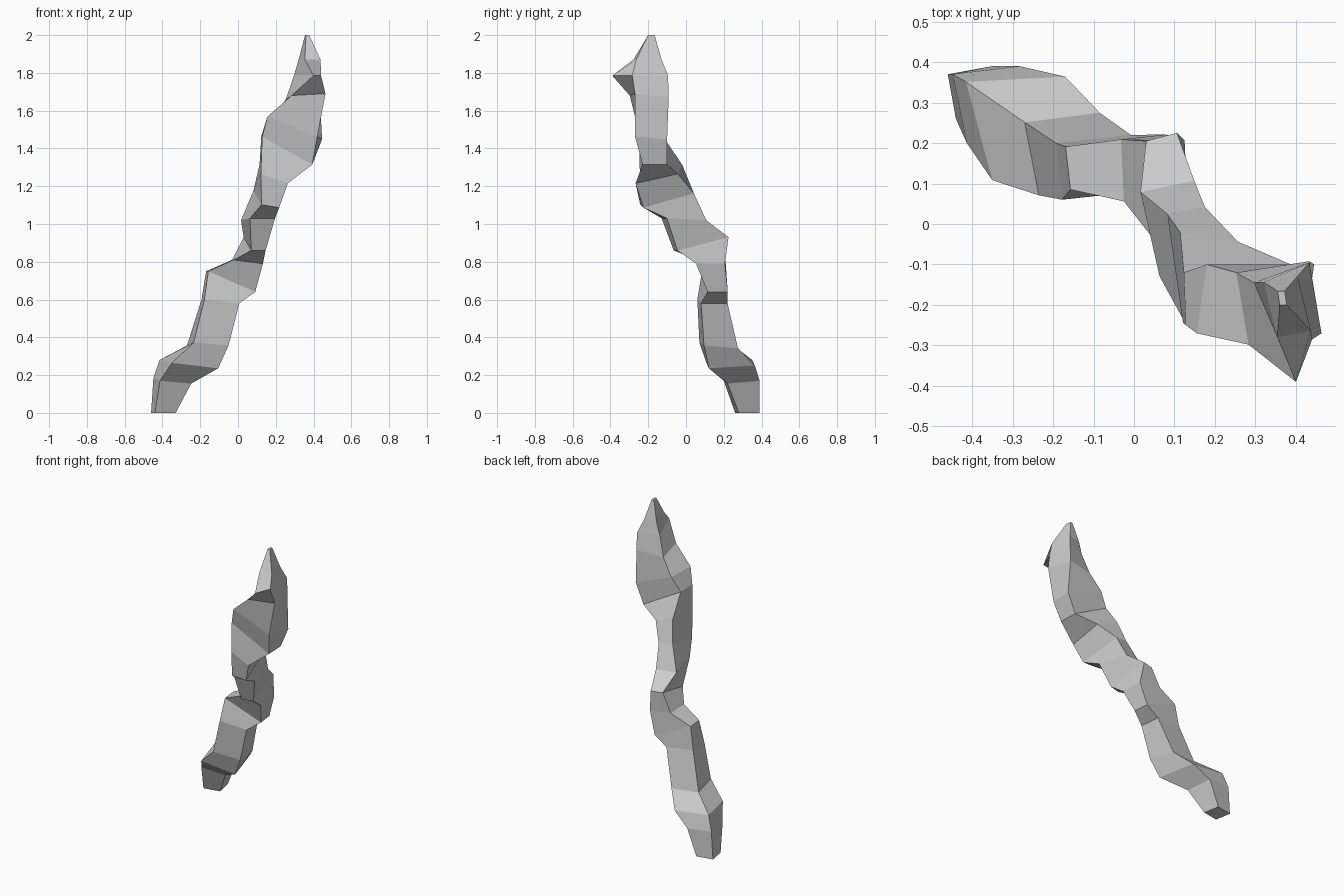
import bpy, bmesh
from mathutils import Vector

# Four-sided cross-sections up the crooked shard:
# centre, back-left half diagonal, front-left half diagonal
SECTIONS = [
    ((-.395, .325, 0), (-.065, .045, 0), (-.045, -.065, 0)),
    ((-.348, .295, .17), (-.10, .075, .015), (-.065, -.095, 0)),
    ((-.26, .236, .258), (-.155, .115, .022), (-.09, -.128, .007)),
    ((-.16, .173, .357), (-.11, .078, 0), (-.075, -.102, .015)),
    ((-.093, .14, .59), (-.10, .06, .01), (-.085, -.08, .01)),
    ((-.039, .153, .695), (-.13, .038, .055), (-.118, -.068, .055)),
    ((.050, .131, .80), (-.082, .078, .01), (-.075, -.075, .01)),
    ((.088, .08, .895), (-.058, .125, .035), (-.018, -.145, -.035)),
    ((.106, -.011, 1.025), (-.09, .09, -.005), (-.043, -.118, .005)),
    ((.150, -.10, 1.132), (-.068, .125, .045), (-.025, -.142, -.03)),
    ((.189, -.144, 1.265), (-.075, .123, .05), (-.068, -.10, 0)),
    ((.258, -.175, 1.388), (-.135, .055, .073), (-.13, -.075, .073)),
    ((.300, -.185, 1.508), (-.12, .085, .045), (-.145, -.085, .06)),
    ((.358, -.195, 1.675), (-.105, .075, -.015), (-.075, -.103, .005)),
    ((.368, -.215, 1.785), (-.072, .07, 0), (-.065, -.12, 0)),
    ((.379, -.204, 1.87), (-.058, .06, 0), (-.025, -.075, 0)),
]
TIP = ((.366, -.183, 2.0), (-.011, .017, 0), (-.006, -.017, 0))


def add_ring(bm, section):
    c, a, b = map(Vector, section)
    return [bm.verts.new(c + d) for d in (a, b, -a, -b)]


# Loft the flat-faceted shard through its sections
bm = bmesh.new()
rings = [add_ring(bm, s) for s in SECTIONS + [TIP]]
for low, high in zip(rings, rings[1:]):
    for i in range(4):
        j = (i + 1) % 4
        bm.faces.new((low[i], low[j], high[j], high[i]))

# Pull the front corner below the tip out into a beak
rings[14][1].co = (.40, -.39, 1.785)

# Flat base and small blunt tip
bm.faces.new(rings[0][::-1])
bm.faces.new(rings[-1])
bmesh.ops.recalc_face_normals(bm, faces=bm.faces)

mesh = bpy.data.meshes.new("crooked_shard")
bm.to_mesh(mesh)
bm.free()
shard = bpy.data.objects.new("crooked_shard", mesh)
bpy.context.collection.objects.link(shard)
